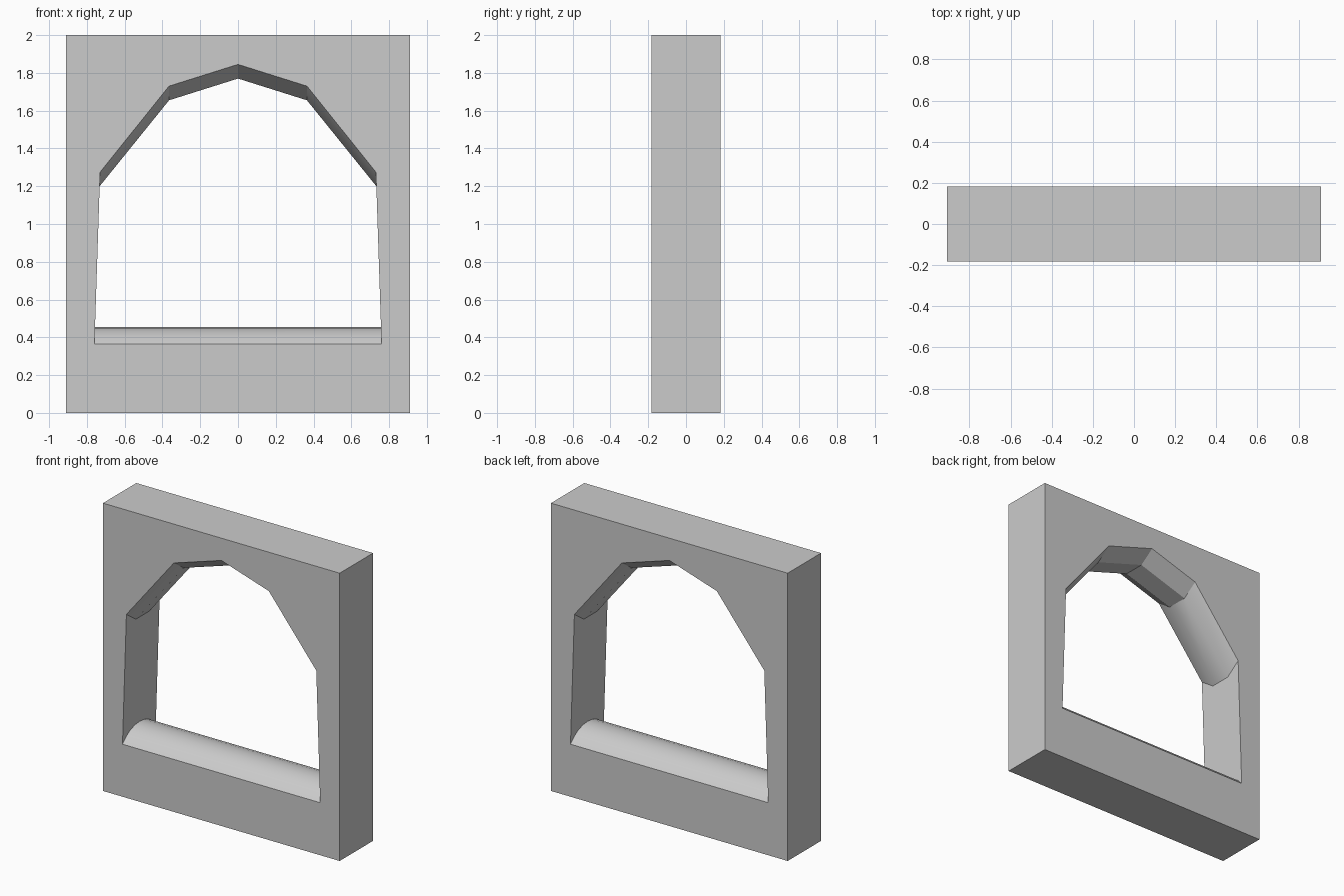
import bpy, bmesh, math

if "Cube" in bpy.data.objects:
    bpy.data.objects.remove(bpy.data.objects["Cube"])

W, H, D = 0.91, 2.0, 0.183          # half width, height, half depth
ARCH = [(-0.73, 1.275), (-0.365, 1.73), (0, 1.845), (0.365, 1.73), (0.73, 1.275)]
SILL = [(-0.76, 0.365), (0, 0.365), (0.76, 0.365)]


def bulge(steps, height):
    """Circular arc section through the wall depth: (y, rise) pairs."""
    r = (D * D + height * height) / (2 * height)
    a = math.asin(D / r)
    out = []
    for i in range(steps + 1):
        t = -a + 2 * a * i / steps
        out.append((r * math.sin(t), r * math.cos(t) - (r - height)))
    return out


def jamb_x(x, z):
    """Keep end points on the leaning side of the opening."""
    if abs(x) < 0.5:
        return x
    return math.copysign(0.76 - 0.03 * (z - 0.365) / 0.91, x)


bm = bmesh.new()


def loft(points, section, sign):
    """Sweep the section along the points, returns the vertex grid."""
    grid = []
    for x, z in points:
        col = []
        for y, h in section:
            zz = z + sign * h
            col.append(bm.verts.new((jamb_x(x, zz), y, zz)))
        grid.append(col)
    for a, b in zip(grid, grid[1:]):
        for i in range(len(section) - 1):
            bm.faces.new((a[i], b[i], b[i + 1], a[i + 1]))
    return grid


# rounded sill and faceted arch soffit
sill = loft(SILL, bulge(8, 0.09), 1)
flat = [(-D, 0), (-0.075, 0.075), (0.075, 0.075), (D, 0)]
arch = loft(ARCH, flat, -1)

# flat jambs between sill and arch
for e in (0, -1):
    bm.faces.new(sill[e] + arch[e][::-1])

# outer block edges, with mid points at top and bottom
OUTER = [(-W, 0), (0, 0), (W, 0), (W, H), (0, H), (-W, H)]
outer = [[bm.verts.new((x, y, z)) for y in (-D, D)] for x, z in OUTER]
for a, b in zip(outer, outer[1:] + outer[:1]):
    bm.faces.new((a[0], b[0], b[1], a[1]))

# front and back faces, each in a left and a right half
for k in (0, -1):
    o = [c[k] for c in outer]
    s = [c[k] for c in sill]
    t = [c[k] for c in arch]
    bm.faces.new([o[1], o[2], o[3], o[4], t[2], t[3], t[4], s[2], s[1]])
    bm.faces.new([o[1], o[0], o[5], o[4], t[2], t[1], t[0], s[0], s[1]])

bmesh.ops.recalc_face_normals(bm, faces=bm.faces[:])
mesh = bpy.data.meshes.new("arched_wall")
bm.to_mesh(mesh)
bm.free()
wall = bpy.data.objects.new("arched_wall", mesh)
bpy.context.collection.objects.link(wall)
bpy.context.view_layer.objects.active = wall
wall.select_set(True)
bpy.ops.object.shade_smooth_by_angle(angle=math.radians(28))
